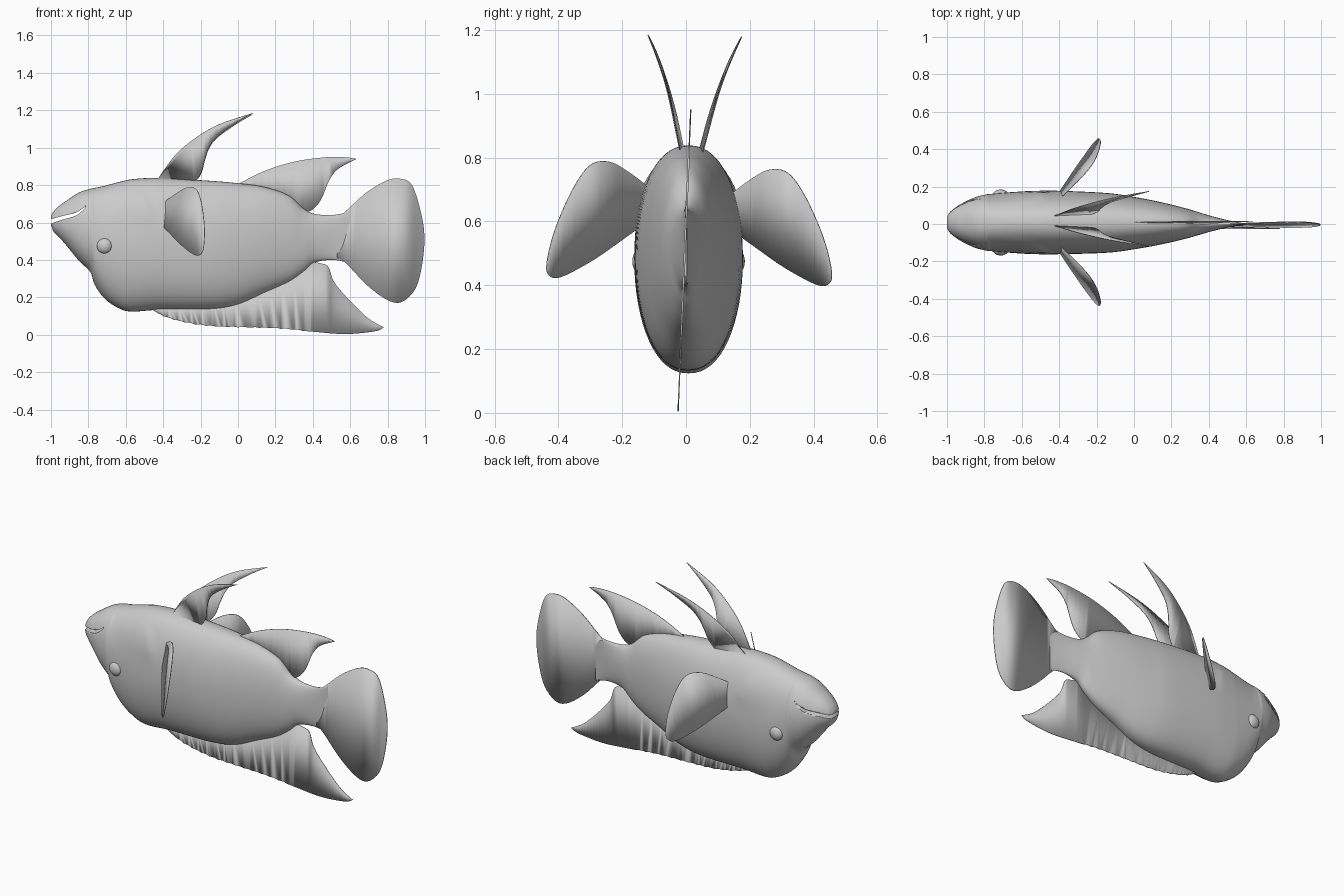
import bpy, bmesh, math
from mathutils import Vector

if "Cube" in bpy.data.objects:
    bpy.data.objects.remove(bpy.data.objects["Cube"])

GREY = (0.6, 0.6, 0.6, 1)
grey = bpy.data.materials.new("plain grey")
grey.use_nodes = True
grey.diffuse_color = GREY
grey.node_tree.nodes["Principled BSDF"].inputs["Base Color"].default_value = GREY


def finish(name, bm, smooth=40):
    """Turn a bmesh into a named, shaded object."""
    bmesh.ops.recalc_face_normals(bm, faces=bm.faces)
    mesh = bpy.data.meshes.new(name)
    bm.to_mesh(mesh)
    bm.free()
    mesh.materials.append(grey)
    obj = bpy.data.objects.new(name, mesh)
    bpy.context.collection.objects.link(obj)
    bpy.ops.object.select_all(action="DESELECT")
    obj.select_set(True)
    bpy.context.view_layer.objects.active = obj
    bpy.ops.object.shade_smooth_by_angle(angle=math.radians(smooth))
    return obj


def spline(points, steps):
    """Smooth open curve through points of any dimension."""
    pts = [Vector(p) for p in points]
    pts = [pts[0]] + pts + [pts[-1]]
    out = []
    for a, b, c, d in zip(pts, pts[1:], pts[2:], pts[3:]):
        for i in range(steps):
            t = i / steps
            out.append(b + 0.5 * t * (c - a + t * (2 * a - 5 * b + 4 * c - d
                                                   + t * (3 * (b - c) + d - a))))
    return out + [pts[-1]]


def plate(name, edges, place, thickness=0.004):
    """Thin fin from smooth edge curves that meet at corners."""
    bm = bmesh.new()
    outline = []
    for edge in edges:
        outline += spline(edge, 5)[:-1]
    outline.append(Vector(edges[-1][-1]))
    face = bm.faces.new([bm.verts.new((p.x, 0, p.y)) for p in outline])
    bmesh.ops.triangulate(bm, faces=[face])
    for v in bm.verts:
        v.co = place(v.co.x, v.co.z)
    obj = finish(name, bm)
    solid = obj.modifiers.new("thickness", "SOLIDIFY")
    solid.thickness = thickness
    solid.offset = 0
    return obj


# Body: lofted rings given as (x, underside, back, half width)
stations = [
    (-1.0, .59, .635, .03), (-.985, .55, .66, .055), (-.955, .52, .69, .08),
    (-.92, .48, .715, .102), (-.85, .395, .76, .135), (-.79, .335, .78, .15),
    (-.765, .265, .785, .153), (-.71, .19, .797, .158), (-.63, .138, .818, .164),
    (-.56, .124, .832, .168), (-.42, .133, .838, .17), (-.15, .135, .823, .16),
    (0, .16, .81, .14), (.14, .222, .79, .114), (.27, .28, .745, .083),
    (.35, .335, .675, .06), (.41, .385, .646, .042), (.5, .4, .64, .02),
    (.57, .39, .652, .007), (.6, .38, .67, .003)]
SEGMENTS = 64


def gill_edge(z):
    """Rear edge of the gill cover at a height."""
    return -.46 - 2.6 * max(0, z - .6) ** 2


bm = bmesh.new()
rings = []
for x, low, high, width in spline(stations, 7):
    ring = []
    for i in range(SEGMENTS):
        a = math.tau * i / SEGMENTS
        c, s = math.cos(a), math.sin(a)
        y = width * math.copysign(abs(c) ** 0.9, c)
        z = (low + high) / 2 + (high - low) / 2 * math.copysign(abs(s) ** 0.96, s)
        # Raised gill cover with a soft front and a sharp rear edge
        gap = gill_edge(z) - x
        if gap > 0 and .58 < z < .79:
            fade = math.sin(math.pi * (z - .58) / .21)
            y += math.copysign(.009 * fade * max(0, 1 - gap / .25), c)
        ring.append(bm.verts.new((x, y + .008 * min(1, .6 - x), z)))
    rings.append(ring)
for r, q in zip(rings, rings[1:]):
    for i in range(SEGMENTS):
        j = (i + 1) % SEGMENTS
        bm.faces.new((r[i], r[j], q[j], q[i]))
bm.faces.new(rings[0])
bm.faces.new(rings[-1])
body = finish("body", bm)

# Mouth: a thin curved wedge cut through the snout
bm = bmesh.new()
upper = spline([(-1.05, .602), (-.95, .632), (-.87, .652), (-.815, .685)], 5)
lower = spline([(-.815, .68), (-.865, .638), (-.95, .612), (-1.05, .578)], 5)
side = bm.faces.new([bm.verts.new((p.x, -.3, p.y)) for p in upper + lower])
sweep = bmesh.ops.extrude_face_region(bm, geom=[side])
bmesh.ops.translate(bm, vec=(0, .6, 0),
                    verts=[g for g in sweep["geom"] if isinstance(g, bmesh.types.BMVert)])
cutter = finish("mouth_cutter", bm)
cutter.hide_render = True
cut = body.modifiers.new("mouth", "BOOLEAN")
cut.operation = "DIFFERENCE"
cut.solver = "EXACT"
cut.object = cutter
bpy.context.view_layer.objects.active = body
bpy.ops.object.modifier_apply(modifier=cut.name)
bpy.data.objects.remove(cutter)

# Eyes
for name, side in (("right_eye", -1), ("left_eye", 1)):
    bm = bmesh.new()
    bmesh.ops.create_uvsphere(bm, u_segments=24, v_segments=16, radius=.042)
    for v in bm.verts:
        v.co = (v.co.x - .713, v.co.y * .7 + .008 + side * .147, v.co.z + .475)
    finish(name, bm)


# Fins on the middle plane lean slightly sideways
def middle(x, z):
    return (x, -.025 + .042 * z, z)


def scalloped(x, z):
    ripple = .004 * abs(math.sin(x * 55)) if z < .12 and -.42 < x < .35 else 0
    return middle(x, z + ripple)


plate("tail_fin", [[
    (.53, .63), (.57, .655), (.68, .755), (.785, .82), (.86, .835), (.93, .8),
    (.98, .645), (.997, .51), (.98, .35), (.945, .24), (.875, .175), (.8, .185),
    (.69, .265), (.57, .39), (.53, .41)]], middle, .006)

plate("dorsal_fin", [
    [(0, .805), (.14, .875), (.3, .925), (.46, .948), (.57, .949), (.635, .94)],
    [(.635, .94), (.54, .89), (.49, .83), (.445, .725), (.4, .67), (.35, .65)],
    [(.35, .65), (.2, .72), (0, .79)]], middle)

fringe = [(-.46, .135), (-.39, .095), (-.285, .065), (-.15, .045), (0, .039),
          (.2, .033), (.38, .018), (.57, .004), (.73, .018), (.78, .04)]
plate("anal_fin", [
    [p for p in spline(fringe, 5)],
    [(.78, .04), (.7, .085), (.6, .18), (.515, .28), (.485, .36), (.45, .38), (.39, .39)],
    [(.39, .39), (.1, .26), (-.2, .2), (-.46, .15)]], scalloped)

# Paired fins, one on each side
for word, side in (("right", -1), ("left", 1)):
    def sweep_up(x, z):
        h = z - .83
        spread = .033 + .22 * h + .22 * h * abs(h) + .06 * (x + .3 - h * .7)
        return (x, .017 + .03 * h + side * spread, z - (.006 if side > 0 else 0))

    plate(word + "_upper_fin", [
        [(-.435, .82), (-.34, .955), (-.23, 1.05), (-.1, 1.125), (.08, 1.185)],
        [(.08, 1.185), (-.02, 1.125), (-.125, 1.045), (-.17, .965), (-.195, .87),
         (-.24, .81)]], sweep_up)

    def paddle(u, z):
        return (-.4 + .85 * u + .25 * (z - .61), .01 + side * (.15 + u),
                z - (.025 if side > 0 else 0))

    plate(word + "_pectoral_fin", [[
        (-.02, .71), (.04, .755), (.1, .787), (.16, .776), (.215, .7), (.27, .575),
        (.296, .47), (.288, .43), (.25, .427), (.15, .48), (.05, .55), (-.02, .6)]],
        paddle)
